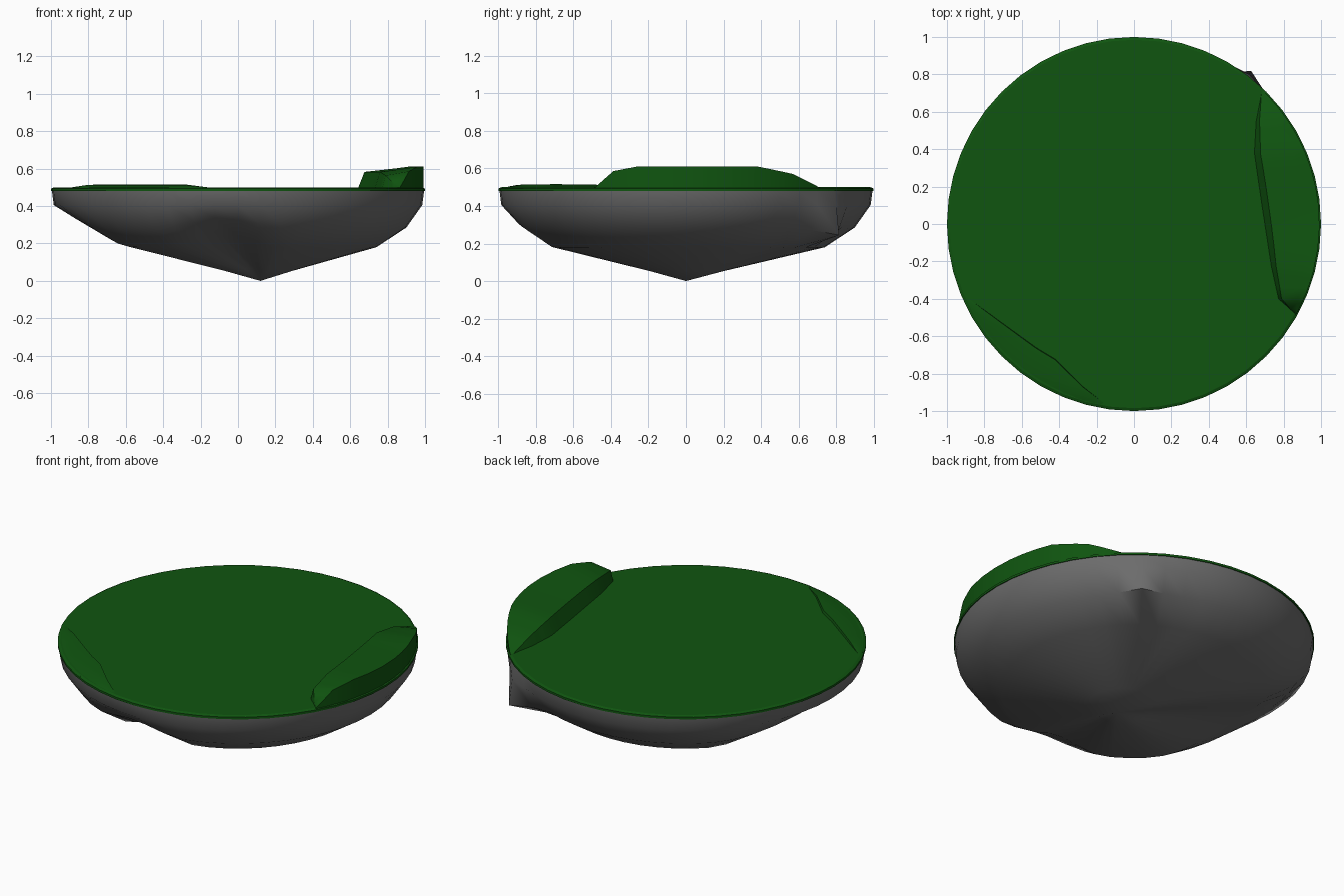
import bpy, bmesh, math
from mathutils import Vector

cube = bpy.data.objects.get("Cube")
if cube:
    bpy.data.objects.remove(cube, do_unlink=True)

SEGMENTS = 48


def material(name, colour, rough=0.9):
    mat = bpy.data.materials.new(name)
    mat.use_nodes = True
    mat.diffuse_color = colour
    bsdf = mat.node_tree.nodes["Principled BSDF"]
    bsdf.inputs["Base Color"].default_value = colour
    bsdf.inputs["Roughness"].default_value = rough
    return mat


grass = material("grass green", (0.005, 0.09, 0.005, 1))
stone = material("stone grey", (0.15, 0.15, 0.15, 1))


def polar(radius, degrees, z):
    a = math.radians(degrees)
    return Vector((radius * math.cos(a), radius * math.sin(a), z))


def skin(name, rows, mat, closed=False, cap_first=False, cap_last=False, angle=40):
    """Join equal rows of points with quads, and optionally cap the ends."""
    bm = bmesh.new()
    grid = [[bm.verts.new(p) for p in row] for row in rows]
    count = len(rows[0])
    for a, b in zip(grid, grid[1:]):
        for i in range(count if closed else count - 1):
            j = (i + 1) % count
            bm.faces.new((a[i], a[j], b[j], b[i]))
    if cap_first:
        bm.faces.new(grid[0])
    if cap_last:
        bm.faces.new(grid[-1])
    bmesh.ops.remove_doubles(bm, verts=bm.verts, dist=0.0005)
    bmesh.ops.recalc_face_normals(bm, faces=bm.faces)
    mesh = bpy.data.meshes.new(name)
    bm.to_mesh(mesh)
    bm.free()
    mesh.materials.append(mat)
    obj = bpy.data.objects.new(name, mesh)
    bpy.context.collection.objects.link(obj)
    bpy.ops.object.select_all(action="DESELECT")
    obj.select_set(True)
    bpy.context.view_layer.objects.active = obj
    bpy.ops.object.shade_smooth_by_angle(angle=math.radians(angle))
    return obj


def hump(degrees, centre, width):
    """Smooth bump that is 1 at the centre and 0 beyond the width."""
    d = abs((degrees - centre + 180) % 360 - 180) / width
    return 0.5 + 0.5 * math.cos(math.pi * d) if d < 1 else 0


# Rocky underside: rings running from the rim to an off-centre tip
tip = Vector((0.12, 0, 0))
angles = [360 * i / SEGMENTS for i in range(SEGMENTS)]


def rock_ring(radius, z, dent, spur=0):
    ring = []
    for a in angles:
        lift = 0.10 * hump(a, 178, 45) + 0.07 * hump(a, 265, 22)
        s = spur * hump(a, 52.5, 12)
        ring.append(polar(radius + 0.13 * s, a, z + dent * lift - 0.04 * s))
    return ring


shoulder = rock_ring(0.74, 0.18, 1)
inner = [tip.lerp(p, 0.27) for p in shoulder]
for p in inner:
    p.z += 0.004
rows = [rock_ring(0.995, 0.482, 0), rock_ring(0.985, 0.405, 0, 0.2),
        rock_ring(0.9, 0.285, 0.7, 1), shoulder, inner, [tip] * SEGMENTS]
skin("rock_underside", rows, stone, closed=True, cap_first=True, angle=60)

# Grass slab with a small chamfer around its edge
slab = [[polar(r, a, z) for a in angles]
        for r, z in ((1, 0.48), (1, 0.493), (0.985, 0.5))]
skin("grass_top", slab, grass, closed=True, cap_first=True, cap_last=True, angle=20)


def mound(name, stations, section, steps=3):
    """Sweep a section (share across, share of height) along an arc of the rim."""
    path = []
    for a, b in zip(stations, stations[1:]):
        for k in range(steps):
            path.append([u + (v - u) * k / steps for u, v in zip(a, b)])
    path.append(stations[-1])
    rows = []
    for x, y, degrees, height in path:
        foot, rim = Vector((x, y, 0)), polar(0.992, degrees, 0)
        row = [foot + Vector((0, 0, 0.49))]
        for across, up in section:
            p = foot.lerp(rim, across)
            p.z = 0.496 + height * up
            row.append(p)
        row.append(rim + Vector((0, 0, 0.485)))
        rows.append(row)
    return skin(name, rows, grass, cap_first=True, cap_last=True, angle=45)


# Tall bank on the left edge: steep inner side and gently rising top
mound("tall_bank",
      [(0.86, -0.48, -29.5, 0), (0.77, -0.40, -23, 0.09), (0.73, -0.22, -15, 0.115),
       (0.68, 0.1, 6, 0.115), (0.64, 0.38, 22.5, 0.115),
       (0.65, 0.55, 35, 0.075), (0.68, 0.7, 46, 0.002)],
      [(0.13, 0.75), (0.75, 0.92), (1, 1)])

# Low bank on the front right edge: sloping down toward the rim
mound("low_bank",
      [(-0.91, -0.38, 202.5, 0), (-0.77, -0.48, 210, 0.018), (-0.52, -0.66, 228, 0.02),
       (-0.42, -0.72, 238, 0.02), (-0.27, -0.87, 252, 0.018), (-0.13, -0.98, 262, 0)],
      [(0.04, 1), (0.5, 0.85), (1, 0)])
